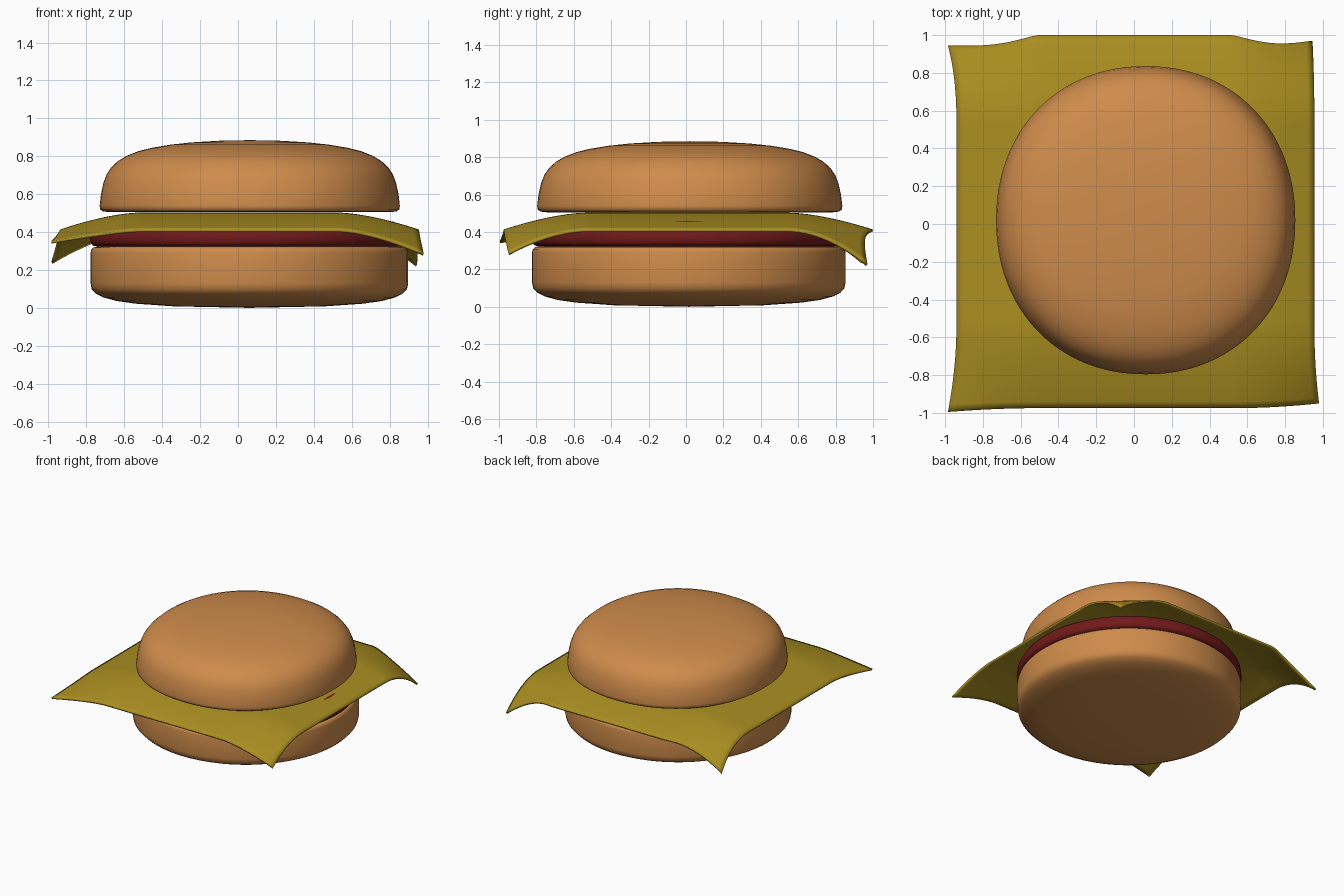
import bpy, bmesh, math

if "Cube" in bpy.data.objects:
    bpy.data.objects.remove(bpy.data.objects["Cube"])


def material(name, rgb):
    m = bpy.data.materials.new(name)
    m.diffuse_color = (*rgb, 1)
    m.use_nodes = True
    m.node_tree.nodes["Principled BSDF"].inputs["Base Color"].default_value = m.diffuse_color
    return m


def make_object(name, bm, mat, angle=50):
    bmesh.ops.recalc_face_normals(bm, faces=bm.faces)
    me = bpy.data.meshes.new(name)
    bm.to_mesh(me)
    bm.free()
    me.materials.append(mat)
    ob = bpy.data.objects.new(name, me)
    bpy.context.collection.objects.link(ob)
    bpy.ops.object.select_all(action='DESELECT')
    ob.select_set(True)
    bpy.context.view_layer.objects.active = ob
    bpy.ops.object.shade_smooth_by_angle(angle=math.radians(angle))
    return ob


def spow(c, p):
    return math.copysign(abs(c) ** p, c)


def lathe(name, profile, centre, stretch, mat, power=2.0, n=96):
    """Spin (radius, z) points, ends on the axis, into a slightly squared round."""
    bm = bmesh.new()
    rings = []
    for r, z in profile:
        count = n if r > 0 else 1
        rings.append([bm.verts.new((
            centre[0] + r * stretch[0] * spow(math.cos(math.tau * i / n), 2 / power),
            centre[1] + r * stretch[1] * spow(math.sin(math.tau * i / n), 2 / power),
            z)) for i in range(count)])
    for a, b in zip(rings, rings[1:]):
        for i in range(n):
            j = (i + 1) % n
            quad = [a[i % len(a)], a[j % len(a)], b[j % len(b)], b[i % len(b)]]
            bm.faces.new(list(dict.fromkeys(quad)))
    return make_object(name, bm, mat)


bun = material("bun", (0.62, 0.26, 0.07))
meat = material("meat", (0.17, 0.01, 0.01))
cheese = material("cheese", (0.40, 0.27, 0.015))

# Bottom bun
lathe("bottom_bun",
      [(0, 0), (0.4, 0.008), (0.6, 0.022), (0.7, 0.036), (0.77, 0.055), (0.81, 0.075),
       (0.832, 0.098), (0.838, 0.13), (0.838, 0.29), (0.834, 0.308), (0.822, 0.319),
       (0.8, 0.323), (0, 0.323)],
      (0.06, 0.015), (1, 1), bun)

# Patty
lathe("patty",
      [(0, 0.323), (0.8, 0.323), (0.825, 0.328), (0.838, 0.345), (0.84, 0.37),
       (0.837, 0.40), (0.82, 0.425), (0.76, 0.455), (0.6, 0.48), (0, 0.485)],
      (0.06, 0.015), (1, 1), meat)

# Top bun
lathe("top_bun",
      [(0, 0.505), (0.74, 0.505), (0.775, 0.509), (0.79, 0.52), (0.792, 0.54),
       (0.785, 0.60), (0.772, 0.66), (0.755, 0.705), (0.73, 0.742), (0.695, 0.775),
       (0.65, 0.802), (0.59, 0.826), (0.52, 0.844), (0.42, 0.861), (0.31, 0.873),
       (0.16, 0.882), (0, 0.885)],
      (0.062, 0.02), (1, 1.03), bun, power=2.12)

# Cheese slice: a grid that droops at the edges and more at each corner
# corner sign -> (dx, dy, extra drop)
CORNERS = {(-1, -1): (-0.045, -0.02, -0.03), (1, -1): (0.025, 0.025, 0.035),
           (-1, 1): (-0.045, -0.055, 0.08), (1, 1): (-0.01, -0.03, 0.095)}
bm = bmesh.new()
N = 56
grid = []
for j in range(N + 1):
    row = []
    for i in range(N + 1):
        s, t = 2 * i / N - 1, 2 * j / N - 1
        sx, sy = (1 if s > 0 else -1), (1 if t > 0 else -1)
        u, v = max(0, (abs(s) - 0.55) / 0.45), max(0, (abs(t) - 0.55) / 0.45)
        dx, dy, drop = CORNERS[sx, sy]
        w = (u * v) ** 2
        x = s * (0.955 if sx > 0 else 0.94) + dx * w
        y = t * (1.0 if sy > 0 else 0.975) + dy * w
        if sy > 0:                                  # wavy back edge
            y -= 0.035 * math.sin(math.pi * u) * v * v
        z = 0.503 - 0.09 * (u ** 1.6 + v ** 1.6) - drop * w
        row.append(bm.verts.new((x, y, z)))
    grid.append(row)
for j in range(N):
    for i in range(N):
        bm.faces.new((grid[j][i], grid[j][i + 1], grid[j + 1][i + 1], grid[j + 1][i]))
slice_ob = make_object("cheese_slice", bm, cheese)
solid = slice_ob.modifiers.new("thickness", 'SOLIDIFY')
solid.thickness = 0.014
solid.offset = -1
